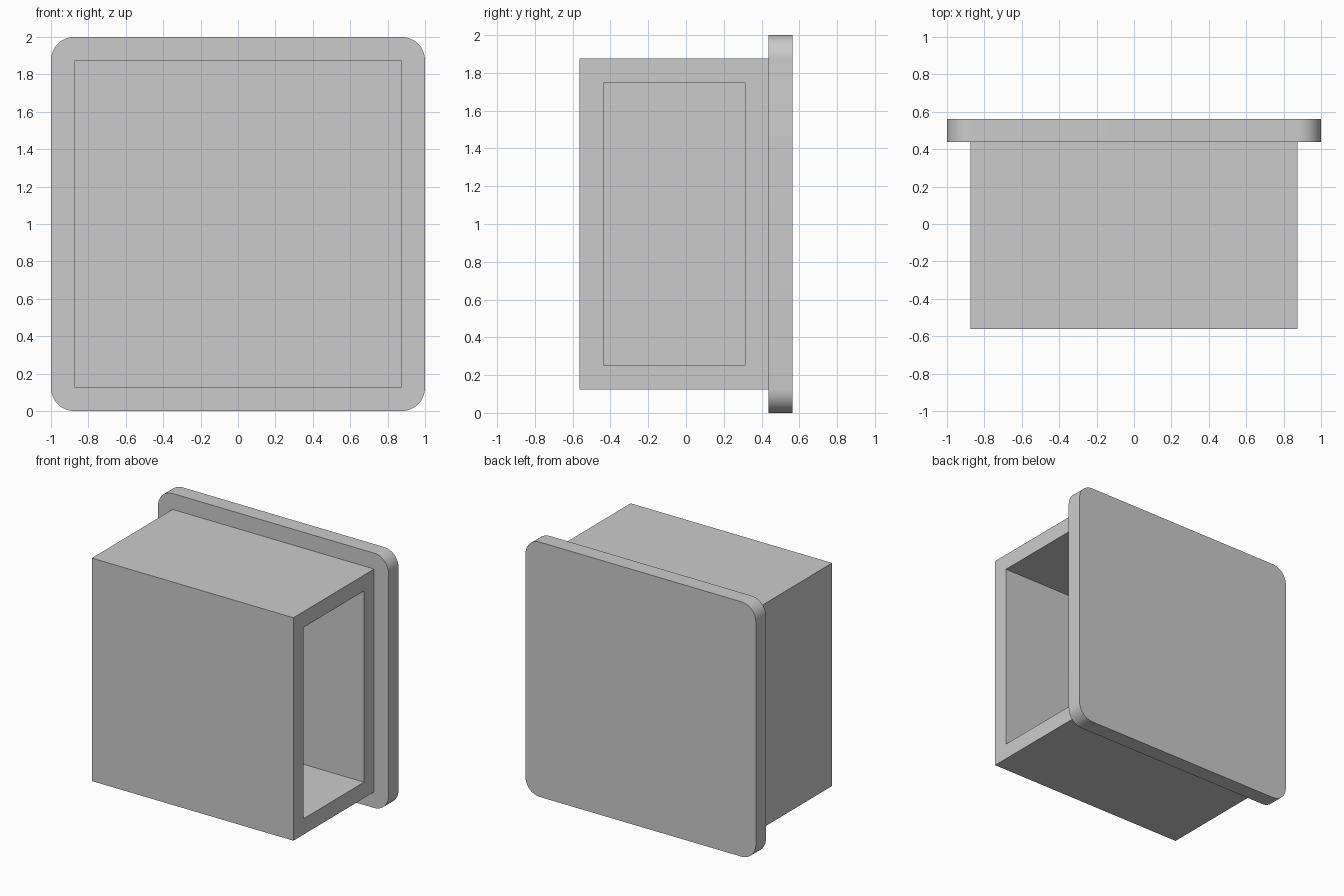
import bpy
import bmesh
from math import radians
from mathutils import Vector

WALL = 0.125

cube = bpy.data.objects.get("Cube")
if cube:
    bpy.data.objects.remove(cube, do_unlink=True)

grey = bpy.data.materials.new("light grey")
grey.use_nodes = True
grey.diffuse_color = (0.6, 0.6, 0.6, 1)
grey.node_tree.nodes["Principled BSDF"].inputs["Base Color"].default_value = grey.diffuse_color


def block(size):
    """Return a bmesh box of the given size, centred on its origin."""
    bm = bmesh.new()
    bmesh.ops.create_cube(bm, size=1)
    bmesh.ops.scale(bm, vec=size, verts=bm.verts)
    return bm


def finish(bm, name, location):
    mesh = bpy.data.meshes.new(name)
    bmesh.ops.recalc_face_normals(bm, faces=bm.faces)
    bm.to_mesh(mesh)
    bm.free()
    mesh.materials.append(grey)
    obj = bpy.data.objects.new(name, mesh)
    obj.location = location
    bpy.context.collection.objects.link(obj)
    return obj


# Hollow box, open on its left side
bm = block((1.75, 1, 1.75))
bm.normal_update()
side = max(bm.faces, key=lambda f: f.normal.x)
bmesh.ops.inset_region(bm, faces=[side], thickness=WALL, use_even_offset=True)
floor = bmesh.ops.extrude_discrete_faces(bm, faces=[side])["faces"][0]
bmesh.ops.translate(bm, vec=Vector((WALL - 1.75, 0, 0)), verts=floor.verts)
finish(bm, "hollow_box", (0, -0.0625, 1))

# Back plate with rounded corners
bm = block((2, WALL, 2))
corners = [e for e in bm.edges if abs(e.verts[0].co.y - e.verts[1].co.y) > 0.01]
bmesh.ops.bevel(bm, geom=corners, offset=WALL, segments=12, profile=0.5, affect="EDGES")
plate = finish(bm, "back_plate", (0, 0.5, 1))

bpy.ops.object.select_all(action="DESELECT")
plate.select_set(True)
bpy.context.view_layer.objects.active = plate
bpy.ops.object.shade_smooth_by_angle(angle=radians(30))
